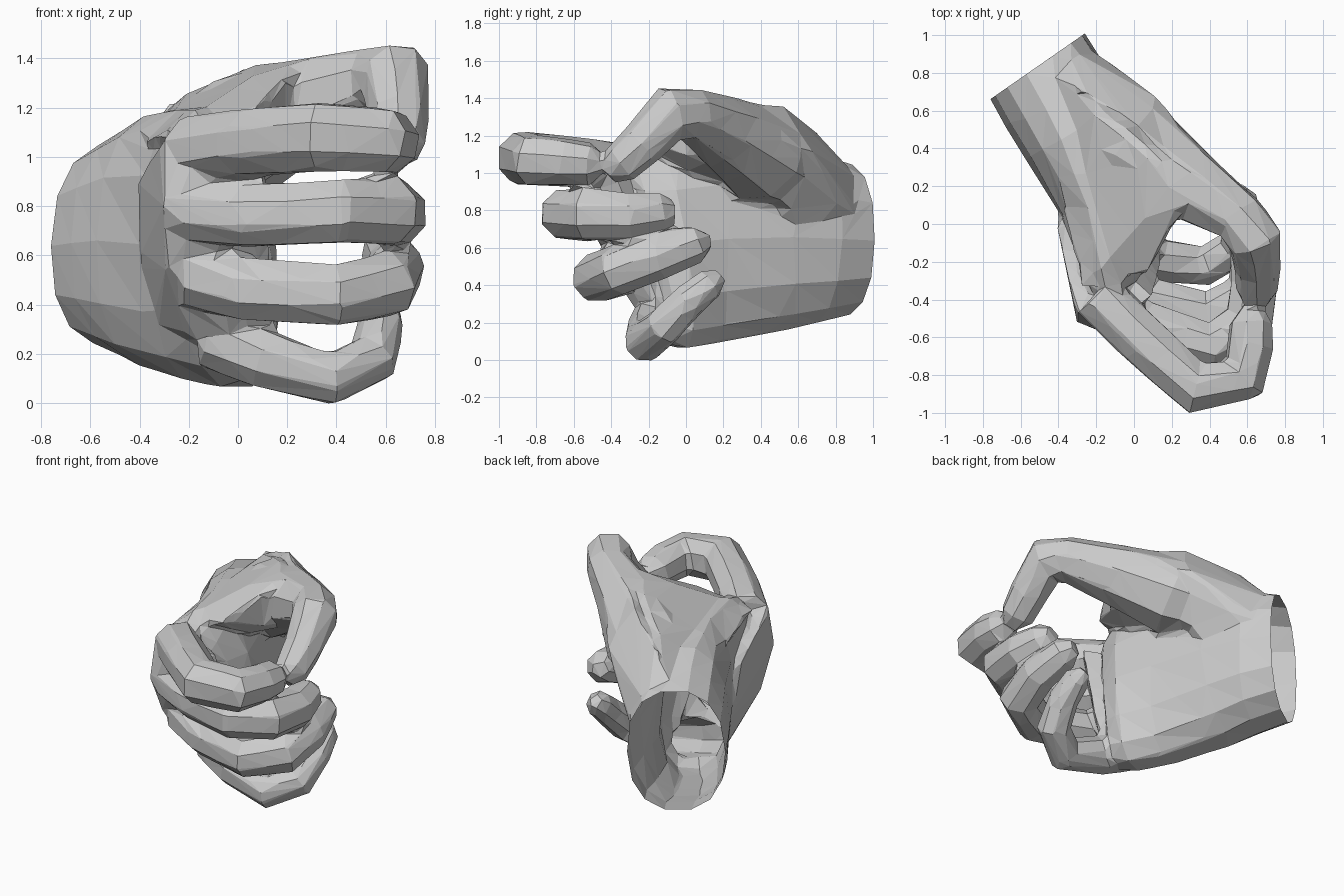
import bpy, bmesh, math
from mathutils import Vector

if "Cube" in bpy.data.objects:
    bpy.data.objects.remove(bpy.data.objects["Cube"])


def to_object(name, bm):
    bmesh.ops.recalc_face_normals(bm, faces=bm.faces)
    me = bpy.data.meshes.new(name)
    bm.to_mesh(me)
    bm.free()
    ob = bpy.data.objects.new(name, me)
    bpy.context.collection.objects.link(ob)
    return ob


def loft(name, rings):
    """Closed skin over a list of equally sized rings of points."""
    bm = bmesh.new()
    vs = [[bm.verts.new(p) for p in r] for r in rings]
    n = len(rings[0])
    for a, b in zip(vs, vs[1:]):
        for i in range(n):
            j = (i + 1) % n
            bm.faces.new((a[i], a[j], b[j], b[i]))
    bm.faces.new(vs[0])
    bm.faces.new(vs[-1])
    return to_object(name, bm)


def hull(name, pts):
    """Convex lump of flesh around a few points."""
    bm = bmesh.new()
    vs = [bm.verts.new(p) for p in pts]
    res = bmesh.ops.convex_hull(bm, input=vs)
    loose = [g for g in res["geom_interior"] if isinstance(g, bmesh.types.BMVert)]
    bmesh.ops.delete(bm, geom=loose, context='VERTS')
    return to_object(name, bm)


def digit(name, pts, sides=8):
    """Tapered tube through (x, y, z, radius) points with a blunt tip."""
    ps = [Vector(p[:3]) for p in pts]
    rings = []
    for k, p in enumerate(ps):
        d_in = (p - ps[k - 1]).normalized() if k else None
        d_out = (ps[k + 1] - p).normalized() if k < len(ps) - 1 else None
        t = ((d_in or d_out) + (d_out or d_in)).normalized()
        if k == 0:
            u = t.cross(Vector((0, 0, 1))).normalized()
        else:
            u = (u - t * u.dot(t)).normalized()
        v = t.cross(u)
        r = pts[k][3] * 1.08
        rings.append([p + r * (math.cos(a) * u + math.sin(a) * v)
                      for a in ((i + .5) * math.tau / sides for i in range(sides))])
    return loft(name, rings)


def spow(x, e):
    return math.copysign(abs(x) ** e, x)


# palm: bottom point, top point, half thickness, thickness direction in degrees
stations = [
    ((-.58, .93, .25), (-.57, .98, 1.02), .30, 35),
    ((-.51, .81, .23), (-.51, .86, 1.05), .305, 35),
    ((-.42, .66, .19), (-.41, .69, 1.11), .31, 31),
    ((-.33, .46, .14), (-.31, .48, 1.18), .285, 25),
    ((-.15, .15, .08), (-.18, .12, 1.21), .24, 22),
    ((-.00, -.02, .05), (-.12, -.20, 1.21), .245, 27),
    ((.06, -.12, .08), (-.10, -.38, 1.14), .19, 35),
]
rings = []
for b, t, h, deg in stations:
    b, t = Vector(b), Vector(t)
    n = Vector((math.cos(math.radians(deg)), math.sin(math.radians(deg)), 0))
    rings.append([(b + t) / 2 + n * h * spow(math.cos(a), .85) + (t - b) / 2 * spow(math.sin(a), .85)
                  for a in (i * math.tau / 14 for i in range(14))])
hand = loft("hand", rings)
wrist_c = sum(rings[1], Vector()) / 14
wrist_n = Vector((-.57, .82, 0))

# thumb and four curled fingers
digits = {
    "thumb": [(-.20, .52, .98, .18), (.02, .41, 1.09, .24), (.30, .20, 1.22, .185), (.56, .03, 1.31, .135),
              (.64, -.08, 1.325, .14), (.655, -.24, 1.15, .115), (.65, -.35, 1.05, .105), (.645, -.42, 1.00, .06)],
    "index_finger": [(-.20, -.38, 1.03, .13), (.05, -.62, 1.06, .135), (.33, -.87, 1.08, .14),
                     (.58, -.82, 1.07, .13), (.615, -.65, 1.06, .12), (.62, -.52, 1.05, .11), (.62, -.45, 1.04, .06)],
    "middle_finger": [(-.20, -.42, .79, .13), (.05, -.53, .76, .125), (.42, -.65, .78, .13),
                      (.61, -.52, .78, .135), (.64, -.30, .77, .125), (.61, -.13, .79, .105), (.60, -.06, .80, .055)],
    "ring_finger": [(-.18, -.31, .53, .14), (.05, -.40, .46, .125), (.40, -.48, .44, .125),
                    (.61, -.37, .48, .125), (.64, -.15, .55, .115), (.60, .05, .62, .10), (.57, .12, .64, .05)],
    "little_finger": [(-.10, -.12, .27, .13), (.10, -.19, .18, .115), (.38, -.22, .10, .105),
                      (.55, -.12, .18, .10), (.58, .02, .32, .09), (.57, .13, .41, .08), (.55, .19, .45, .04)],
}
parts = [digit(n, p) for n, p in digits.items()]

# ball of the thumb
parts.append(hull("thumb_ball", [
    (-.26, .95, .75), (-.33, .92, .97), (-.10, .82, .84), (.13, .67, 1.12), (.02, .52, 1.36), (-.28, .70, 1.22),
    (.06, .46, .90), (-.12, .62, .66), (.36, .37, 1.22), (.28, .24, 1.40), (-.3, .5, .6), (-.45, .8, 1.04)]))
# web of skin between thumb and index finger
parts.append(hull("thumb_web", [
    (-.44, .78, 1.06), (-.21, .60, 1.26), (.08, .37, 1.38), (.26, .10, 1.39), (.06, .03, 1.33),
    (.07, -.27, 1.19), (-.28, -.35, 1.10), (-.38, .08, 1.06), (-.02, .35, .88), (.05, 0, 1.0), (.24, .10, 1.06)]))
# row of knuckles joining the finger roots
parts.append(hull("knuckles", [
    (-.31, -.46, 1.07), (-.30, -.53, .80), (-.29, -.42, .55), (-.21, -.22, .28), (-.41, 0, .9), (-.40, .05, .6),
    (-.33, .05, .32), (-.12, -.55, 1.05), (-.10, -.52, .78), (-.08, -.40, .48), (-.02, -.23, .22),
    (.10, -.38, 1.02), (.12, -.30, .76), (.14, -.22, .48), (.16, -.12, .20), (.08, -.1, .07)]))

# fuse everything into the palm
bpy.context.view_layer.objects.active = hand
for part in parts:
    mod = hand.modifiers.new("fuse", 'BOOLEAN')
    mod.operation = 'UNION'
    mod.solver = 'EXACT'
    mod.object = part
    bpy.ops.object.modifier_apply(modifier=mod.name)
    bpy.data.objects.remove(part)

# blend the joins
mod = hand.modifiers.new("skin", 'REMESH')
mod.mode = 'VOXEL'
mod.voxel_size = .02
bpy.ops.object.modifier_apply(modifier=mod.name)
mod = hand.modifiers.new("soften", 'SMOOTH')
mod.factor, mod.iterations = .5, 6
bpy.ops.object.modifier_apply(modifier=mod.name)

# cut the wrist open so the hand is a hollow shell
bm = bmesh.new()
bm.from_mesh(hand.data)
bmesh.ops.bisect_plane(bm, geom=bm.verts[:] + bm.edges[:] + bm.faces[:],
                       plane_co=wrist_c, plane_no=wrist_n, clear_outer=True)
bm.to_mesh(hand.data)
bm.free()

# reduce to low-poly facets
mod = hand.modifiers.new("facets", 'DECIMATE')
mod.ratio = 1300 / (2 * len(hand.data.polygons))
bpy.ops.object.modifier_apply(modifier=mod.name)
hand.data.shade_flat()
